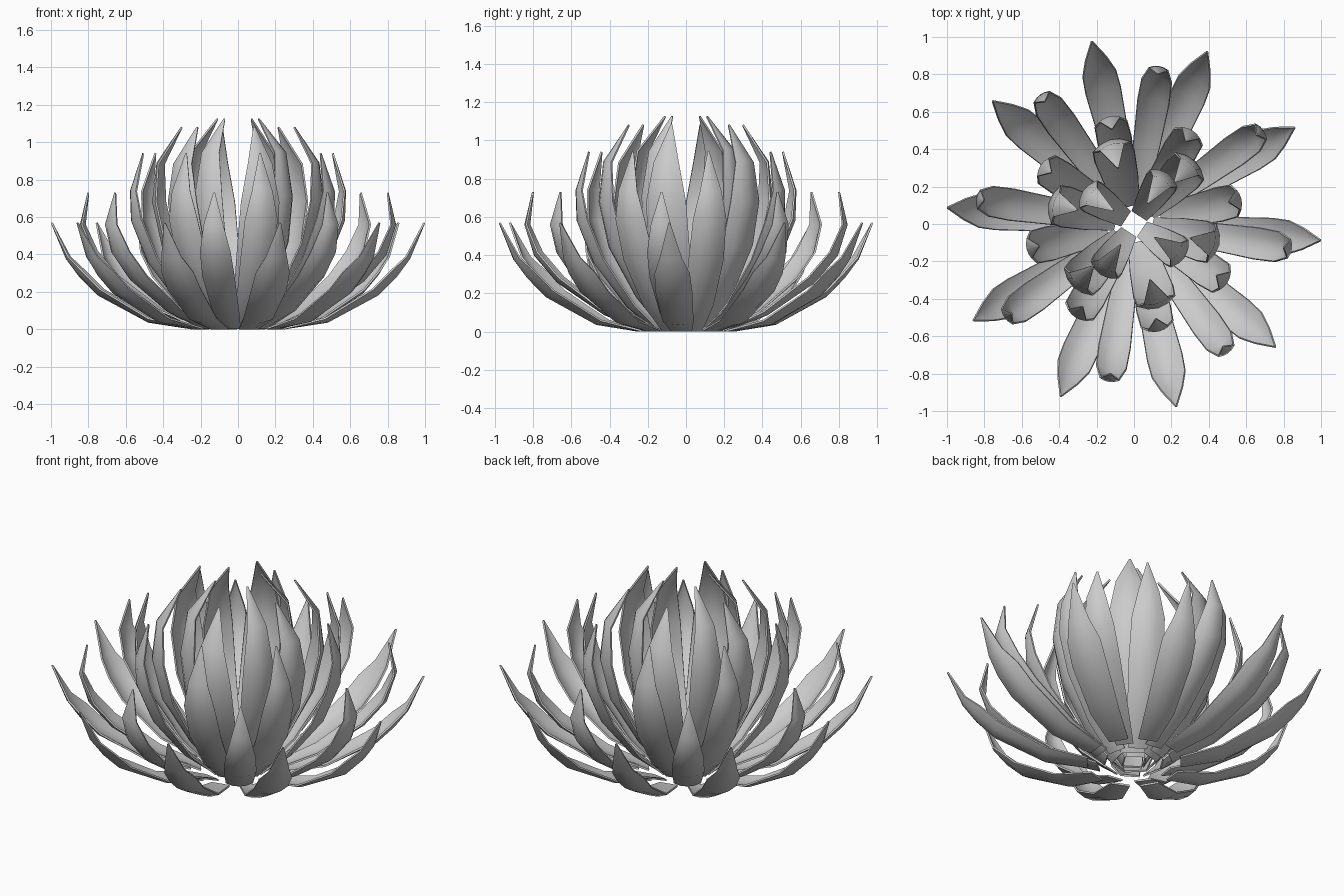
import bpy, bmesh
from math import cos, sin, radians
from mathutils import Vector

if "Cube" in bpy.data.objects:
    bpy.data.objects.remove(bpy.data.objects["Cube"])

# relative half width and cup depth along each petal, base to tip
WIDTH = [0.55, 0.84, 1.0, 0.95, 0.60, 0.03]
CUP = [0.0, 0.5, 0.9, 0.9, 0.4, 0.0]
ACROSS = [-1, -0.5, 0, 0.5, 1]


def petal_ring(name, count, start, half_width, profile):
    """Ring of cupped petals; profile lists (radius, height) along the midrib."""
    bm = bmesh.new()
    for k in range(count):
        a = radians(start + 360 * k / count)
        out, side = Vector((cos(a), sin(a), 0)), Vector((-sin(a), cos(a), 0))
        rows = []
        for i, (r, z) in enumerate(profile):
            r0, z0 = profile[max(i - 1, 0)]
            r1, z1 = profile[min(i + 1, len(profile) - 1)]
            d = (out * (r1 - r0) + Vector((0, 0, z1 - z0))).normalized()
            inward = -d.z * out + Vector((0, 0, d.dot(out)))
            mid = out * r + Vector((0, 0, z))
            rows.append([bm.verts.new(mid + side * (u * half_width * WIDTH[i])
                                      + inward * (u * u * 0.4 * half_width * CUP[i]))
                         for u in ACROSS])
        for lo, hi in zip(rows, rows[1:]):
            for j in range(len(ACROSS) - 1):
                bm.faces.new((lo[j], hi[j], hi[j + 1], lo[j + 1]))
    mesh = bpy.data.meshes.new(name)
    bm.to_mesh(mesh)
    bm.free()
    ob = bpy.data.objects.new(name, mesh)
    bpy.context.collection.objects.link(ob)
    # thin petal thickness
    mod = ob.modifiers.new("thickness", 'SOLIDIFY')
    mod.thickness = 0.01
    mod.offset = 0
    bpy.ops.object.select_all(action='DESELECT')
    ob.select_set(True)
    bpy.context.view_layer.objects.active = ob
    bpy.ops.object.modifier_apply(modifier=mod.name)
    bpy.ops.object.shade_smooth_by_angle(angle=radians(40))


# petal rings from the spread outer one to the closed inner one
petal_ring("outer_petals", 10, -5, 0.095,
           [(0.25, 0.005), (0.48, 0.04), (0.75, 0.185), (0.85, 0.285), (0.92, 0.38), (1.0, 0.57)])
petal_ring("second_petals", 8, 36, 0.085,
           [(0.20, 0.005), (0.43, 0.09), (0.68, 0.26), (0.80, 0.40), (0.85, 0.56), (0.81, 0.73)])
petal_ring("third_petals", 8, 13, 0.092,
           [(0.15, 0.005), (0.31, 0.13), (0.49, 0.36), (0.58, 0.58), (0.585, 0.74), (0.52, 0.94)])
petal_ring("fourth_petals", 6, 46, 0.11,
           [(0.10, 0.005), (0.26, 0.18), (0.41, 0.44), (0.465, 0.68), (0.44, 0.89), (0.31, 1.08)])
petal_ring("inner_petals", 4, 57, 0.09,
           [(0.055, 0.005), (0.18, 0.20), (0.29, 0.46), (0.32, 0.71), (0.28, 0.95), (0.13, 1.125)])
